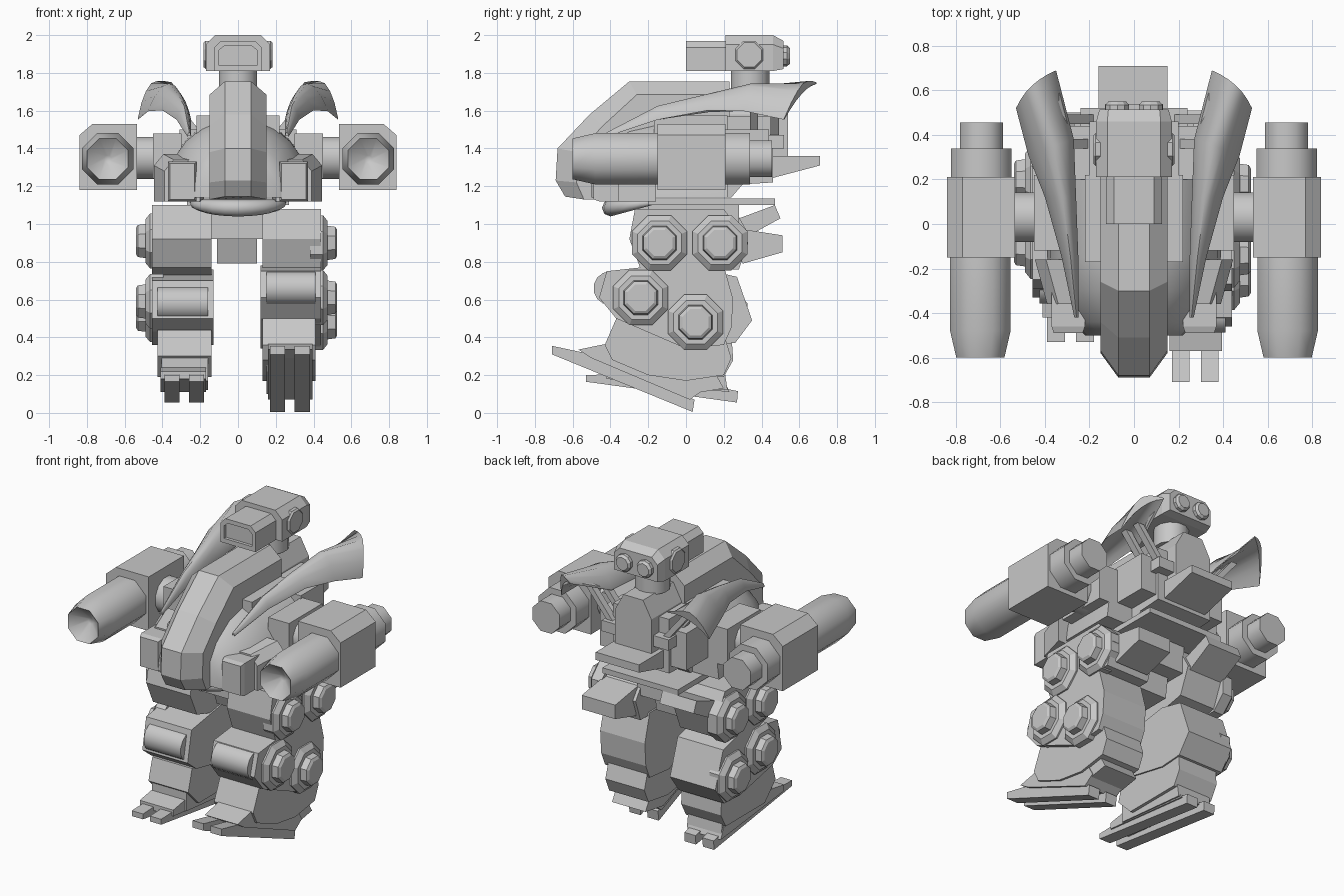
import bpy, bmesh, math
from mathutils import Vector

if "Cube" in bpy.data.objects:
    bpy.data.objects.remove(bpy.data.objects["Cube"])

grey = bpy.data.materials.new("armour_grey")
grey.diffuse_color = (0.58, 0.58, 0.58, 1)
grey.use_nodes = True
grey.node_tree.nodes["Principled BSDF"].inputs["Base Color"].default_value = grey.diffuse_color


def finish(name, bm, smooth=False):
    bmesh.ops.recalc_face_normals(bm, faces=bm.faces)
    me = bpy.data.meshes.new(name)
    bm.to_mesh(me)
    bm.free()
    me.materials.append(grey)
    ob = bpy.data.objects.new(name, me)
    bpy.context.collection.objects.link(ob)
    if smooth:
        bpy.ops.object.select_all(action='DESELECT')
        ob.select_set(True)
        bpy.context.view_layer.objects.active = ob
        bpy.ops.object.shade_smooth_by_angle(angle=math.radians(46))
    return ob


def loft(name, rings, smooth=False):
    """Skin a row of equal point rings and cap the ends."""
    bm = bmesh.new()
    vs = [[bm.verts.new(p) for p in r] for r in rings]
    n = len(rings[0])
    for a, b in zip(vs, vs[1:]):
        for i in range(n):
            j = (i + 1) % n
            bm.faces.new((a[i], a[j], b[j], b[i]))
    bm.faces.new(vs[0])
    bm.faces.new(vs[-1][::-1])
    return finish(name, bm, smooth)


def prism(name, prof, x0, x1):
    """Side outline (y, z) extruded across x."""
    return loft(name, [[(x, y, z) for y, z in prof] for x in (x0, x1)])


def box(name, x0, x1, y0, y1, z0, z1):
    return prism(name, [(y0, z0), (y1, z0), (y1, z1), (y0, z1)], x0, x1)


def turned(name, centre, axis, steps, n=8, smooth=False):
    """Stack of (position along axis, radius) rings."""
    rings = []
    for d, r in steps:
        ring = []
        for k in range(n):
            a = 2 * math.pi * (k + 0.5) / n
            u, v = r * math.cos(a), r * math.sin(a)
            p = {'x': (d, u, v), 'y': (u, d, v), 'z': (u, v, d)}[axis]
            ring.append(Vector(centre) + Vector(p))
        rings.append(ring)
    return loft(name, rings, smooth)


# Central armoured ridge: constant flat strip, swept-back flanks, side walls
crest = [(-.64, 1.145), (-.69, 1.23), (-.68, 1.40), (-.51, 1.58), (-.30, 1.755), (.23, 1.755)]
flank = [(-.54, 1.13), (-.58, 1.22), (-.57, 1.38), (-.44, 1.52), (-.26, 1.685), (.23, 1.685)]
base = [(-.45, 1.13), (-.42, 1.2), (-.40, 1.28), (-.32, 1.36), (-.2, 1.42), (.23, 1.3)]
rings = []
for c, f, b in zip(crest, flank, base):
    rings.append([(-.15, *b), (-.15, *f), (-.07, *c), (.07, *c), (.15, *f), (.15, *b)])
loft("central_ridge", rings)

# Rounded hull built from half-ellipse sections
rings = []
for y, w, h in [(-.50, .22, .22), (-.44, .28, .30), (-.30, .35, .39), (-.15, .39, .42), (.22, .39, .43)]:
    rings.append([(w * math.cos(math.pi * k / 12), y, 1.14 + h * math.sin(math.pi * k / 12))
                  for k in range(13)])
loft("rounded_hull", rings, True)

# Rear torso, backpack and tail plate
prism("torso_core", [(0, 1.14), (.24, 1.14), (.30, 1.21), (.46, 1.22), (.46, 1.57), (0, 1.57)], -.2, .2)
loft("backpack", [[(x, y, z) for x, z in
     [(-.13, 1.3), (.13, 1.3), (.13, 1.58), (.07, 1.69), (-.07, 1.69), (-.13, 1.58)]] for y in (.2, .54)])
prism("tail_plate", [(.3, 1.36), (.71, 1.36), (.71, 1.31), (.33, 1.21), (.3, 1.21)], -.16, .15)
box("waist_plate", -.27, .27, -.2, .47, 1.10, 1.135)
box("waist_ring", -.15, .15, -.2, .28, .92, 1.10)
prism("pelvis", [(-.16, 1.06), (.2, 1.06), (.16, .79), (-.06, .79)], -.11, .10)

# Curved chin lip
rings = []
for k in range(13):
    a = math.pi * k / 12
    c = Vector((-.24 * math.cos(a), -.18 - .22 * math.sin(a), 1.115 - .03 * math.sin(a)))
    r = .015 + .03 * math.sin(a)
    out = Vector((-math.cos(a), -math.sin(a), 0))
    rings.append([c + out * r * math.cos(t) + Vector((0, 0, r * math.sin(t)))
                  for t in [math.pi * j / 4 for j in range(8)]])
loft("chin_lip", rings, True)

# Head with visor, ears and rear sensors
turned("neck", (0, .34, 0), 'z', [(1.68, .105), (1.83, .105)], 12, True)


def rounded(y, w, z0, z1, c):
    return [(-w, y, z0), (w, y, z0), (w, y, z1 - c), (w - c, y, z1), (-w + c, y, z1), (-w, y, z1 - c)]


loft("head", [rounded(.21, .17, 1.81, 2.0, .05), rounded(.46, .17, 1.81, 2.0, .05),
              rounded(.515, .155, 1.82, 1.97, .04)])
snout = [rounded(0, .125, 1.81, 1.97, .035), rounded(.22, .125, 1.81, 1.97, .035)]
visor = [(x * .8, y, 1.893 + (z - 1.893) * .65) for x, y, z in snout[0]]
recess = [(x, .02, z) for x, y, z in visor]
loft("snout", [recess, visor] + snout)
for s in (-1, 1):
    turned("ear", (0, .335, 1.895), 'x', [(.15 * s, .08), (.172 * s, .08), (.182 * s, .07)])
    turned("rear_sensor", (s * .075, 0, 1.89), 'y', [(.46, .055), (.535, .055), (.55, .042)], 10)

for s in (-1, 1):
    # Faceted cheek pods on the hull front
    loft("cheek_housing", [[(s * a, y, 1.12), (s * b, y, 1.12), (s * b, y, z - .06), (s * (b - .05), y, z), (s * a, y, z)]
         for y, a, b, z in [(-.36, .2, .39, 1.34), (-.16, .18, .445, 1.37)]])
    loft("cheek_pod", [[(s * x, y, z) for x, z in [(.22 + e, 1.12 + e), (.37 - e, 1.12 + e), (.37 - e, 1.33 - e),
         (.22 + e, 1.33 - e)]] for y, e in [(-.49, .01), (-.46, 0), (-.2, 0)]])
    # Shoulder block, joint and rear side packs
    box("shoulder_block", s * .3, s * .45, -.12, .22, 1.24, 1.48)
    turned("shoulder_joint", (0, .03, 1.35), 'x', [(s * .4, .115), (s * .55, .115)], 12, True)
    box("side_pack", s * .15, s * .31, .2, .44, 1.26, 1.5)
    box("hull_rib", s * .15, s * .22, -.17, .22, 1.3, 1.575)
    # Arm: chamfered box, hollow tapered barrel and stepped rear
    loft("arm_box", [[(s * x, y, z) for x, z in
         [(.535, 1.18), (.84, 1.18), (.84, 1.47), (.77, 1.53), (.535, 1.53)]] for y in (-.15, .21)])
    turned("arm_barrel", (s * .69, 0, 1.345), 'y',
           [(-.52, .02), (-.60, .117), (-.48, .147), (-.14, .147)], 8, True)
    turned("arm_rear", (s * .685, 0, 1.345), 'y',
           [(.2, .147), (.34, .147), (.34, .105), (.455, .105)], 8, True)

    # Flared horn sweeping back: inner edge, crown and outer edge per section
    secs = [((.25, -.42, 1.47), (.258, -.42, 1.485), (.268, -.42, 1.47)),
            ((.25, -.15, 1.56), (.285, -.15, 1.625), (.325, -.15, 1.56)),
            ((.26, .12, 1.60), (.32, .12, 1.69), (.40, .12, 1.61)),
            ((.27, .38, 1.61), (.365, .35, 1.745), (.475, .31, 1.605)),
            ((.35, .69, 1.75), (.46, .62, 1.745), (.53, .52, 1.56))]
    rings = []
    for i, sec in enumerate(secs):
        a, b, c = map(Vector, sec)
        m, mid = b * 2 - (a + c) / 2, (a + c) / 2
        ts = [k / 6 for k in range(7)]
        arc = [a * (1 - t) ** 2 + m * 2 * t * (1 - t) + c * t * t for t in ts]
        under = [p.lerp(a.lerp(c, t), .55) - Vector((0, 0, .008)) for p, t in zip(arc, ts)]
        rings.append([(s * p.x, p.y, min(p.z, 1.757)) for p in arc + under[::-1]])
    loft("horn", rings, True)
    for y in (.36, .47):
        loft("horn_strut", [[(s * (x + dx), y + dy, z) for dx, dy in
             [(-.022, -.022), (.022, -.022), (.022, .022), (-.022, .022)]] for x, z in [(.18, 1.44), (.36, 1.66)]])
    box("strut_foot", s * .12, s * .24, .34, .52, 1.40, 1.47)


def leg(s, x0, x1, thigh, fin, knee, shin, ankle, sole, bar, discs, roller):
    """One leg from side outlines; x0 is the inner and x1 the outer edge."""
    prism("thigh", thigh, s * x0, s * x1)
    prism("thigh_fin", fin, s * (x0 + .02), s * (x1 - .05))
    prism("knee_block", knee, s * (x0 - .01), s * x1)
    prism("shin", shin, s * x0, s * (x1 - .03))
    prism("ankle", ankle, s * (x0 + .02), s * (x1 - .05))
    prism("sole", sole, s * (x0 + .03), s * (x1 - .045))
    for a in (x0 + .04, x0 + .17):
        prism("toe_bar", bar, s * a, s * (a + .08))
    for y, z in discs:
        turned("leg_disc", (0, y, z), 'x', [(s * (x1 - .06), .158), (s * (x1 + .01), .158), (s * (x1 + .035), .125),
               (s * (x1 + .035), .098), (s * (x1 + .075), .092), (s * (x1 + .085), .075)])
    turned("knee_roller", (0, *roller), 'x', [(s * (x0 + .02), .09), (s * (x1 - .03), .09)], 14, True)


# Leg with raised toe
leg(1, .13, .44,
    thigh=[(-.27, 1.08), (-.30, .92), (-.24, .76), (.28, .76), (.33, .9), (.2, 1.08)],
    fin=[(.25, .98), (.51, .94), (.51, .85), (.3, .79)],
    knee=[(-.42, .75), (-.15, .78), (.2, .78), (.25, .6), (.24, .45), (.2, .36), (0, .34), (-.37, .5), (-.46, .61)],
    shin=[(-.36, .52), (.2, .42), (.24, .29), (.2, .2), (0, .17), (-.2, .2), (-.39, .28), (-.43, .36)],
    ankle=[(-.4, .34), (.15, .22), (.2, .13), (.02, .1), (-.3, .22)],
    sole=[(-.57, .335), (-.4, .37), (.05, .19), (.09, .12), (.02, .07), (-.5, .29)],
    bar=[(-.71, .355), (-.71, .31), (.035, .005), (.045, .07), (-.5, .31)],
    discs=[(-.14, .9), (.18, .9), (-.24, .61), (.05, .48)], roller=(-.40, .66))

# Planted leg
leg(-1, .14, .455,
    thigh=[(-.25, 1.1), (-.29, .92), (-.22, .77), (-.05, .72), (.26, .78), (.33, .95), (.25, 1.09)],
    fin=[(.2, 1.0), (.47, 1.10), (.50, 1.03), (.3, .92)],
    knee=[(-.29, .7), (.1, .76), (.27, .72), (.35, .49), (.26, .37), (.1, .36), (-.24, .43), (-.33, .5)],
    shin=[(-.27, .44), (.24, .42), (.25, .28), (.2, .19), (-.2, .19), (-.31, .3)],
    ankle=[(-.3, .3), (.2, .25), (.22, .12), (-.3, .17)],
    sole=[(-.42, .22), (-.3, .24), (.2, .18), (.23, .11), (-.42, .18)],
    bar=[(-.53, .2), (-.53, .165), (.27, .055), (.275, .115), (.15, .14), (-.38, .205)],
    discs=[(-.1, .91), (.2, .91), (-.1, .59), (.18, .52)], roller=(-.27, .58))
